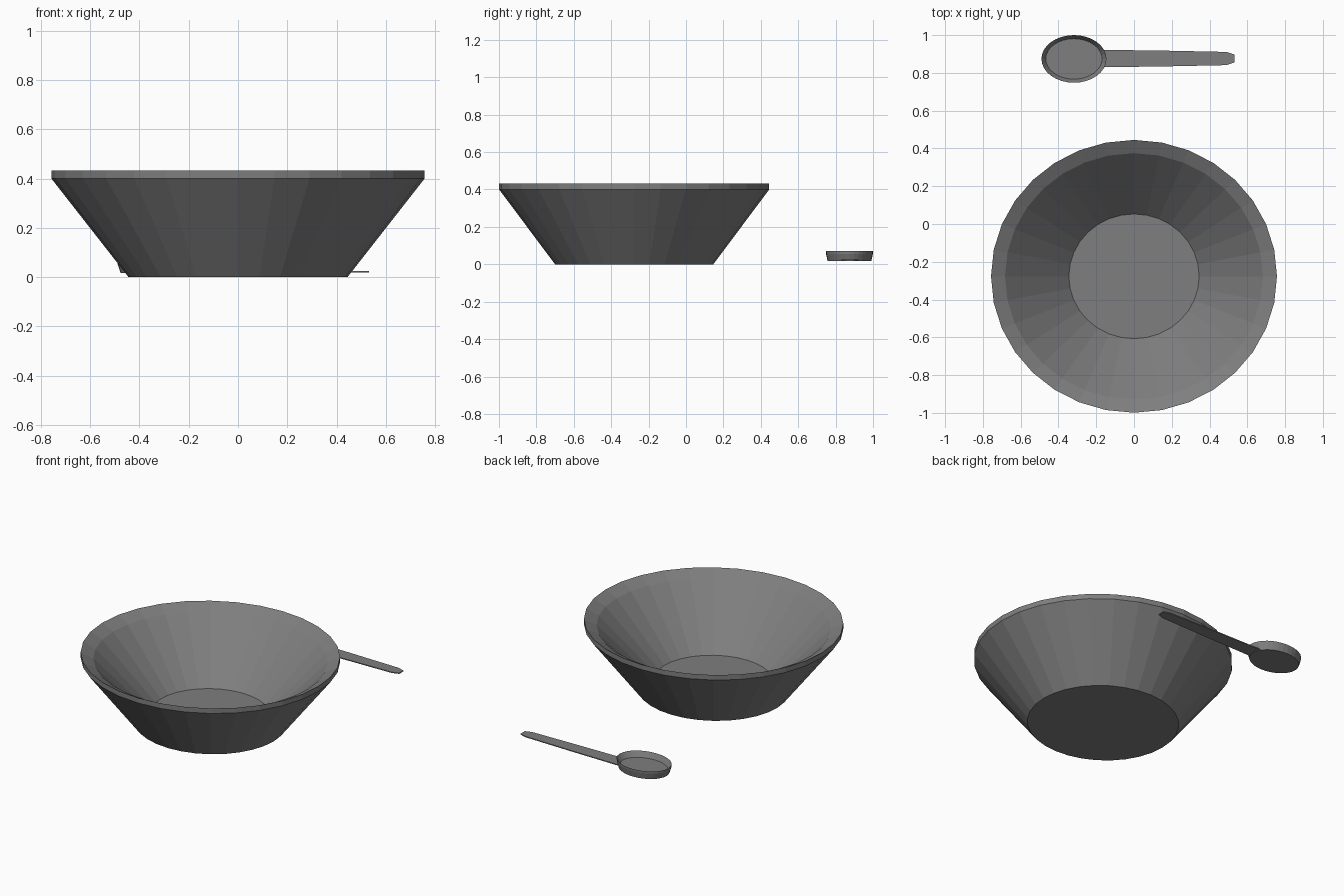
import bpy, bmesh, math

if "Cube" in bpy.data.objects:
    bpy.data.objects.remove(bpy.data.objects["Cube"])

SIDES = 32
dark = bpy.data.materials.new("dark_grey")
dark.diffuse_color = (0.21, 0.21, 0.21, 1)
dark.use_nodes = True
dark.node_tree.nodes["Principled BSDF"].inputs["Base Color"].default_value = dark.diffuse_color


def finish(name, bm):
    bmesh.ops.recalc_face_normals(bm, faces=bm.faces)
    me = bpy.data.meshes.new(name)
    bm.to_mesh(me)
    bm.free()
    me.materials.append(dark)
    ob = bpy.data.objects.new(name, me)
    bpy.context.collection.objects.link(ob)
    return ob


def loft(name, rings):
    """Skin a stack of equal-length point rings and cap both ends."""
    bm = bmesh.new()
    rings = [[bm.verts.new(p) for p in ring] for ring in rings]
    n = len(rings[0])
    for low, high in zip(rings, rings[1:]):
        for i in range(n):
            j = (i + 1) % n
            bm.faces.new((low[i], low[j], high[j], high[i]))
    bm.faces.new(rings[0])
    bm.faces.new(rings[-1])
    return finish(name, bm)


def vessel(name, cx, cy, profile):
    """Closed elliptical lathe; profile rows are (rx, ry, z), outer base to inner floor."""
    angles = [2 * math.pi * i / SIDES for i in range(SIDES)]
    return loft(name, [[(cx + rx * math.cos(a), cy + ry * math.sin(a), z) for a in angles]
                       for rx, ry, z in profile])


# Bowl: flared wall, short upright lip, sloping inner rim, flat floor
vessel("bowl", 0, -0.277, [
    (0.444, 0.423, 0.0), (0.757, 0.722, 0.40), (0.757, 0.722, 0.432),
    (0.683, 0.652, 0.395), (0.345, 0.33, 0.06)])

# Spoon head: shallow oval cup
vessel("spoon_head", -0.318, 0.874, [
    (0.158, 0.117, 0.017), (0.171, 0.125, 0.055), (0.172, 0.126, 0.07),
    (0.149, 0.107, 0.036)])

# Spoon handle: thin tapered strip with a chamfered tip
half = [(-0.18, 0.046), (0.15, 0.042), (0.49, 0.035), (0.532, 0.021)]
outline = [(x, -w) for x, w in half] + [(x, w) for x, w in reversed(half)]
loft("spoon_handle", [[(x, 0.876 + y, z) for x, y in outline] for z in (0.019, 0.025)])
